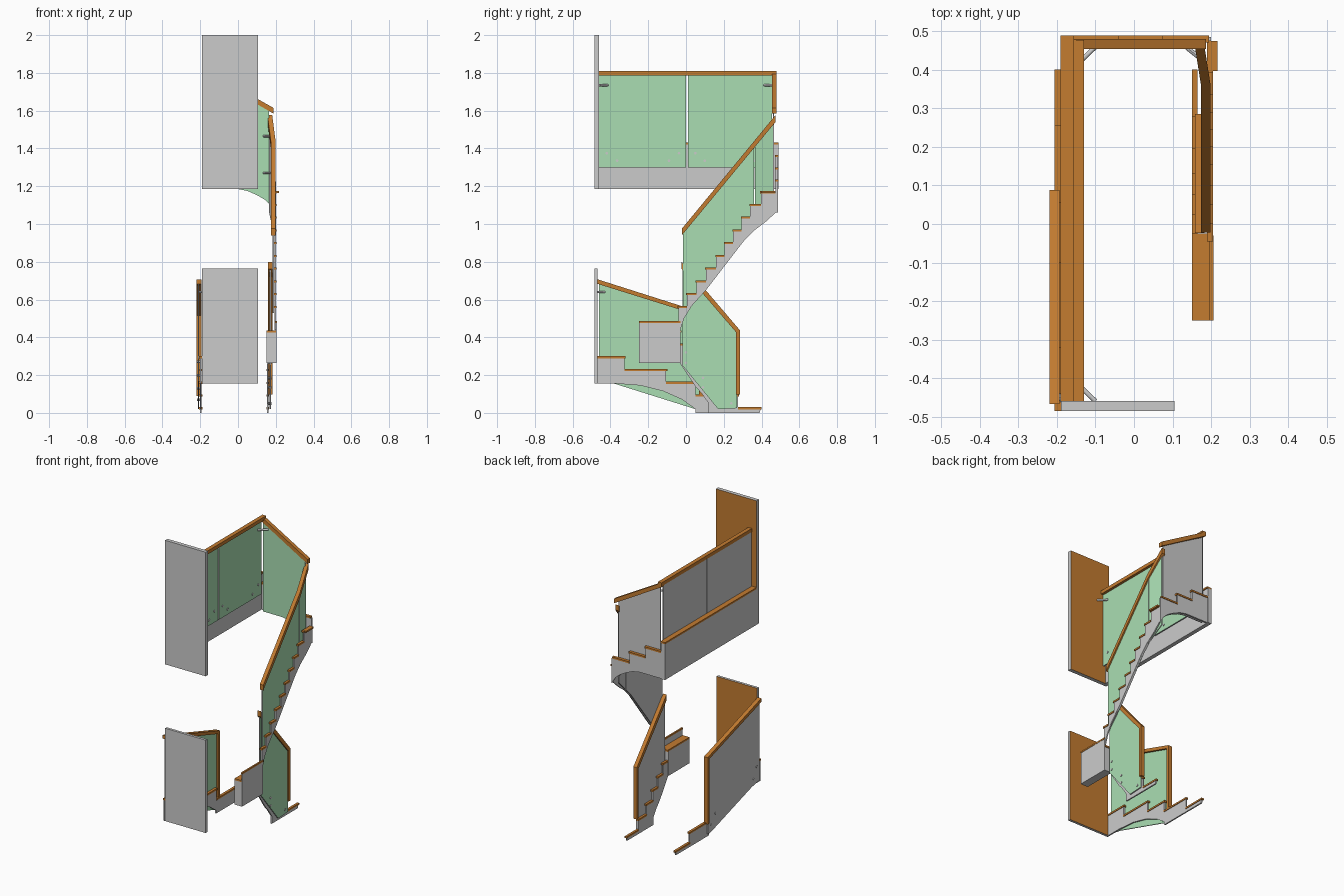
import bpy, bmesh
from mathutils import Vector


def material(name, rgb):
    m = bpy.data.materials.new(name)
    m.diffuse_color = (*rgb, 1)
    return m


GREY = material("grey", (0.8, 0.8, 0.8))
WOOD = material("wood", (0.55, 0.2, 0.03))
GLASS = material("glass_green", (0.40, 0.73, 0.45))


def slab(name, axis, lo, hi, pts, mat=GREY, side=None, side_mat=None, bend=None):
    """Extrude a 2D outline (u, z) along x or y; one side may take a second material."""
    place = (lambda u, z, w: (w, u, z)) if axis == 'x' else (lambda u, z, w: (u, w, z))
    bm = bmesh.new()
    a = [bm.verts.new(place(u, z, lo)) for u, z in pts]
    b = [bm.verts.new(place(u, z, hi)) for u, z in pts]
    n = len(pts)
    bm.faces.new(a)
    bm.faces.new(b[::-1])
    for i in range(n):
        j = (i + 1) % n
        bm.faces.new((a[i], b[i], b[j], a[j]))
    if bend:
        for v in bm.verts:
            if v.co.y > bend[0]:
                v.co.x += bend[1]
    bmesh.ops.recalc_face_normals(bm, faces=bm.faces)
    bm.normal_update()
    if side:
        for f in bm.faces:
            if f.normal.dot(Vector(side)) > 0.9:
                f.material_index = 1
    me = bpy.data.meshes.new(name)
    bm.to_mesh(me)
    bm.free()
    me.materials.append(mat)
    if side_mat:
        me.materials.append(side_mat)
    ob = bpy.data.objects.new(name, me)
    bpy.context.collection.objects.link(ob)
    return ob


def rect(u0, u1, z0, z1):
    return [(u0, z0), (u1, z0), (u1, z1), (u0, z1)]


def box(name, x0, x1, y0, y1, z0, z1, mat=GREY, **kw):
    return slab(name, 'x', x0, x1, rect(y0, y1, z0, z1), mat, **kw)


def pane(name, axis, lo, hi, pts, bend=None):
    side = (1, 0, 0) if axis == 'x' else (0, -1, 0)
    return slab(name, axis, lo, hi, pts, GREY, side, GLASS, bend)


def flight(name, axis, lo, hi, steps, bottom, nose, grow=0.004):
    """Stepped stringer with a wooden tread on each step (u0, u1, z)."""
    t = 0.011
    top = [p for u0, u1, z in steps for p in ((u0, z - t), (u1, z - t))]
    slab(name + "_stringer", axis, lo, hi, top + bottom)
    for i, (u0, u1, z) in enumerate(steps):
        e0, e1 = (u0 - nose, u1) if nose > 0 else (u0, u1 - nose)
        slab(f"{name}_tread_{i}", axis, lo - grow, hi + grow, rect(e0, e1, z - t, z), WOOD)


def rod(name, a, b, r):
    a, b = Vector(a), Vector(b)
    bpy.ops.mesh.primitive_cylinder_add(vertices=12, radius=r, depth=(b - a).length,
                                        location=(a + b) / 2)
    ob = bpy.context.object
    ob.name = name
    ob.rotation_euler = (b - a).to_track_quat('Z', 'Y').to_euler()
    bpy.ops.object.shade_smooth_by_angle()


# end walls, wooden on the inner side
box("upper_wall_panel", -0.19, 0.105, -0.485, -0.46, 1.185, 2.0, side=(0, 1, 0), side_mat=WOOD)
box("lower_wall_panel", -0.19, 0.105, -0.485, -0.468, 0.155, 0.765, side=(0, 1, 0), side_mat=WOOD)

# upper landing, left side
box("landing_fascia", -0.19, -0.163, -0.46, 0.49, 1.185, 1.42)
box("landing_ledge", -0.191, -0.157, -0.46, 0.49, 1.42, 1.431, WOOD)
pane("landing_glass_front", 'x', -0.155, -0.147, rect(-0.46, 0.001, 1.3, 1.79))
pane("landing_glass_back", 'x', -0.155, -0.147, rect(0.011, 0.455, 1.3, 1.79))
box("landing_handrail", -0.157, -0.13, -0.46, 0.478, 1.787, 1.81, WOOD)

# back flight up to the landing
flight("back_flight", 'y', 0.475, 0.486,
       [(-0.163, -0.045, 1.365), (-0.045, 0.07, 1.3), (0.07, 0.19, 1.235)],
       [(0.2, 1.225), (0.2, 1.06), (0.175, 1.1), (0.14, 1.13), (0.1, 1.153),
        (0.05, 1.175), (0, 1.185), (-0.163, 1.185)], -0.005)
pane("back_glass", 'y', 0.46, 0.467,
     [(-0.14, 1.77), (0.165, 1.6), (0.165, 1.105), (0.14, 1.13), (0.1, 1.153),
      (0.05, 1.175), (0, 1.185), (-0.14, 1.185)])
slab("back_handrail", 'y', 0.455, 0.48,
     [(-0.157, 1.81), (0.187, 1.615), (0.187, 1.585), (-0.157, 1.782)], WOOD)

# upper right flight
starts = [-0.04, 0.005, 0.055, 0.105, 0.16, 0.205, 0.25, 0.295, 0.34, 0.397, 0.475]
flight("upper_flight", 'x', 0.193, 0.201,
       [(starts[i], starts[i + 1], 0.567 + 0.0674 * i) for i in range(10)],
       [(0.475, 1.06), (0.42, 1.01), (0.36, 0.965), (0.31, 0.915), (0.106, 0.65),
        (0.03, 0.566), (-0.01, 0.5), (-0.03, 0.44), (-0.04, 0.44)], 0.005)
box("corner_tread", 0.2, 0.217, 0.397, 0.475, 1.163, 1.174, WOOD)
pane("upper_glass_low", 'x', 0.183, 0.19,
     [(-0.015, 0.95), (0.36, 1.41), (0.36, 0.97), (0.31, 0.92), (0.106, 0.66), (-0.015, 0.53)])
pane("upper_glass_high", 'x', 0.183, 0.19,
     [(0.365, 1.415), (0.46, 1.53), (0.46, 1.06), (0.365, 0.975)], bend=(0.4, -0.018))
slab("upper_handrail", 'x', 0.174, 0.199,
     [(-0.022, 0.975), (0.36, 1.438), (0.474, 1.577), (0.474, 1.54), (0.36, 1.402),
      (-0.022, 0.94)], WOOD, bend=(0.4, -0.018))

# small half landing between the right flights
box("turn_block", 0.15, 0.2, -0.25, -0.03, 0.265, 0.425)
box("turn_tread", 0.15, 0.2, -0.25, -0.025, 0.425, 0.436, WOOD)
box("turn_side_plate", 0.199, 0.204, -0.25, -0.03, 0.265, 0.477)
box("turn_side_cap", 0.196, 0.206, -0.25, -0.03, 0.477, 0.487, WOOD)

# lower right flight
edges = [-0.03, 0.02, 0.07, 0.125, 0.19, 0.275, 0.395]
flight("lower_right", 'x', 0.153, 0.162,
       [(edges[i], edges[i + 1], 0.367 - 0.0674 * i) for i in range(6)],
       [(0.39, 0), (0.12, 0), (0.12, 0.05), (0.085, 0.1), (0.05, 0.14), (-0.03, 0.26)], -0.006, 0.003)
pane("lower_right_glass", 'x', 0.167, 0.174,
     [(-0.018, 0.765), (0.27, 0.43), (0.27, 0.025), (0.17, 0.02), (-0.018, 0.25)])
slab("lower_right_handrail", 'x', 0.158, 0.183,
     [(-0.024, 0.8), (0.285, 0.438), (0.285, 0.097), (0.265, 0.097), (0.265, 0.427),
      (-0.024, 0.763)], WOOD)

# lower left flight
flight("lower_left", 'x', -0.202, -0.193,
       [(-0.485, -0.325, 0.3), (-0.325, -0.105, 0.232), (-0.105, 0.05, 0.165),
        (0.05, 0.25, 0.098), (0.25, 0.395, 0.03)],
       [(0.39, 0), (0.05, 0), (0.05, 0.02), (-0.02, 0.07), (-0.12, 0.115), (-0.24, 0.145),
        (-0.37, 0.155), (-0.485, 0.155)], -0.006)
pane("lower_left_glass", 'x', -0.212, -0.206,
     [(-0.46, 0.69), (0.075, 0.515), (0.075, 0.02), (0.05, 0.02), (-0.38, 0.155), (-0.46, 0.17)])
slab("lower_left_handrail", 'x', -0.22, -0.193,
     [(-0.468, 0.707), (0.088, 0.53), (0.088, 0.09), (0.07, 0.09), (0.07, 0.515),
      (-0.468, 0.683)], WOOD)

# glass bolts: (x0, x1, [(y, z), ...])
bolts = [(-0.165, -0.143, [(-0.42, 1.375), (-0.365, 1.335), (-0.09, 1.335), (-0.037, 1.375),
                           (0.05, 1.375), (0.1, 1.335), (0.36, 1.335), (0.42, 1.375)]),
         (0.16, 0.178, [(0, 0.32), (0, 0.265), (0.09, 0.185), (0.09, 0.135), (0.24, 0.05)]),
         (-0.216, -0.2, [(-0.43, 0.27), (-0.4, 0.2), (0, 0.13), (0.04, 0.07)])]
for k, (x0, x1, spots) in enumerate(bolts):
    for i, (y, z) in enumerate(spots):
        rod(f"bolt_{k}_{i}", (x0, y, z), (x1, y, z), 0.007)

# diagonal corner brackets
for i, (a, b, z) in enumerate([((-0.147, 0.415), (-0.1, 0.46), 1.735),
                               ((-0.147, -0.415), (-0.1, -0.46), 1.735),
                               ((0.135, 0.46), (0.172, 0.43), 1.465),
                               ((0.135, 0.46), (0.172, 0.43), 1.27),
                               ((-0.206, -0.43), (-0.18, -0.468), 0.64)]):
    rod(f"corner_bracket_{i}", (*a, z), (*b, z), 0.006)
